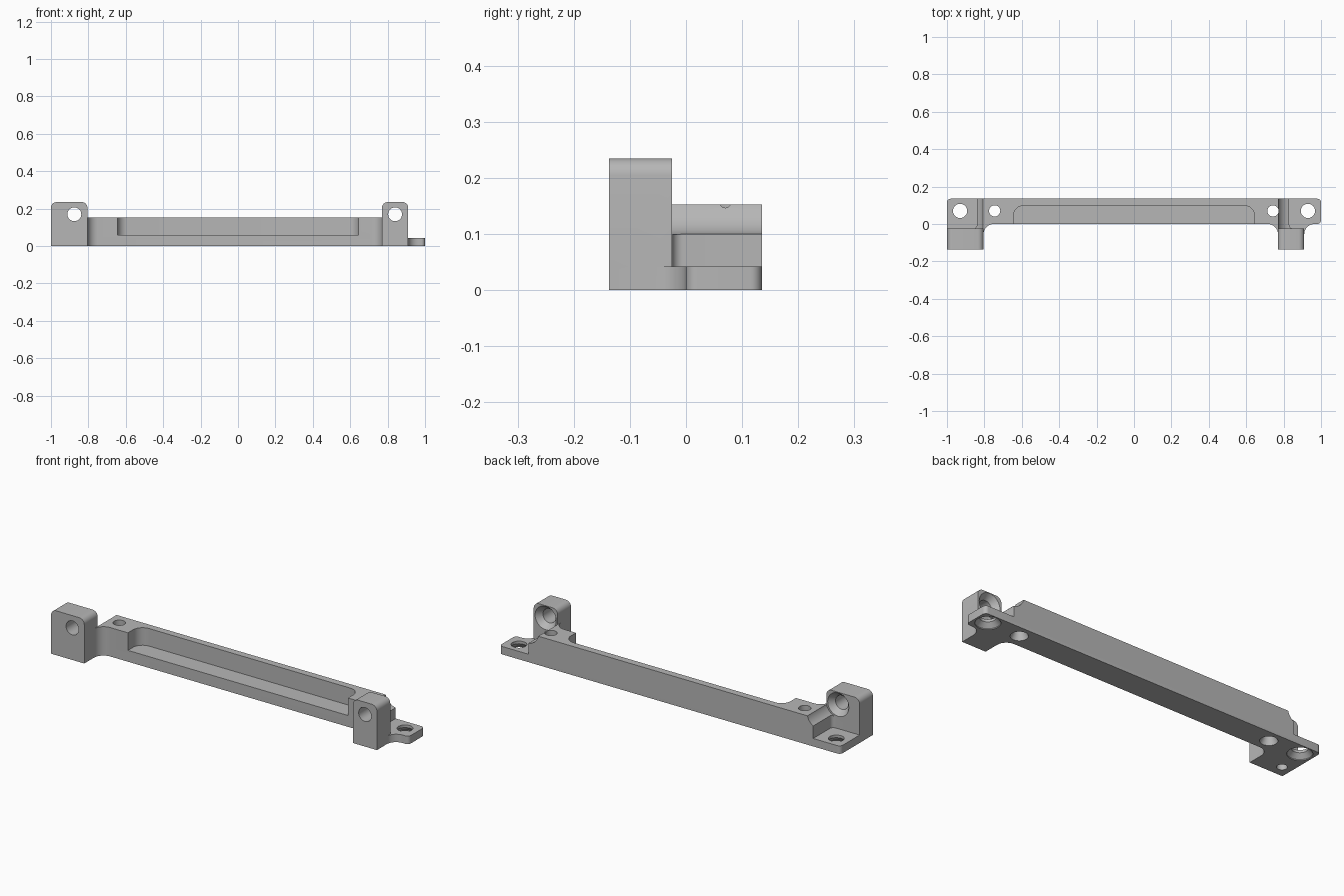
import bpy, bmesh, math
from mathutils import Vector, Matrix

cube = bpy.data.objects.get("Cube")
if cube:
    bpy.data.objects.remove(cube, do_unlink=True)

grey = bpy.data.materials.new("plain grey")
grey.use_nodes = True
COLOUR = (0.47, 0.47, 0.47, 1)
grey.diffuse_color = COLOUR
grey.node_tree.nodes["Principled BSDF"].inputs["Base Color"].default_value = COLOUR

BACK, FRONT, POST_BACK = 0.135, -0.137, -0.025
FLANGE_TOP, BAR_TOP, POST_TOP = 0.042, 0.153, 0.235
LEFT, RIGHT = -0.805, 0.77          # inner faces of the two posts
SCREWS = (-0.875, 0.84)             # post hole centres
SCREW_Z = 0.17


def rounded(corners, steps=8):
    """Round each (x, y, radius) corner of an outline."""
    out = []
    for i, (x, y, r) in enumerate(corners):
        p = Vector((x, y))
        if not r:
            out.append(p)
            continue
        a = (Vector(corners[i - 1][:2]) - p).normalized()
        b = (Vector(corners[(i + 1) % len(corners)][:2]) - p).normalized()
        centre = p + (a + b) * r
        for k in range(steps + 1):
            t = math.pi / 2 * k / steps
            out.append(centre - b * r * math.cos(t) - a * r * math.sin(t))
    return out


def make_object(name, bm):
    bmesh.ops.recalc_face_normals(bm, faces=bm.faces)
    mesh = bpy.data.meshes.new(name)
    bm.to_mesh(mesh)
    bm.free()
    mesh.materials.append(grey)
    obj = bpy.data.objects.new(name, mesh)
    bpy.context.collection.objects.link(obj)
    return obj


def extrude(name, corners, low, high, along_y=False):
    """Extrude an outline up z, or an x-z outline along y."""
    bm = bmesh.new()
    place = (lambda p: (p.x, low, p.y)) if along_y else (lambda p: (p.x, p.y, low))
    face = bm.faces.new([bm.verts.new(place(p)) for p in rounded(corners)])
    new = bmesh.ops.extrude_face_region(bm, geom=[face])["geom"]
    shift = (0, high - low, 0) if along_y else (0, 0, high - low)
    bmesh.ops.translate(bm, vec=shift, verts=[v for v in new if isinstance(v, bmesh.types.BMVert)])
    return make_object(name, bm)


def bore(name, origin, profile, along_y=False, sides=40):
    """Turned cutter: profile is (distance along axis, radius)."""
    bm = bmesh.new()
    rings = []
    for d, r in profile:
        rings.append([bm.verts.new((r * math.cos(2 * math.pi * k / sides),
                                    r * math.sin(2 * math.pi * k / sides), d))
                      for k in range(sides)])
    for lo, hi in zip(rings, rings[1:]):
        for k in range(sides):
            n = (k + 1) % sides
            bm.faces.new((lo[k], lo[n], hi[n], hi[k]))
    bm.faces.new(rings[0])
    bm.faces.new(rings[-1])
    turn = Matrix.Rotation(-math.pi / 2, 4, 'X') if along_y else Matrix()
    bm.transform(Matrix.Translation(origin) @ turn)
    return make_object(name, bm)


def combine(obj, other, operation):
    mod = obj.modifiers.new(operation.title(), 'BOOLEAN')
    mod.operation, mod.solver, mod.object = operation, 'EXACT', other
    bpy.context.view_layer.objects.active = obj
    bpy.ops.object.modifier_apply(modifier=mod.name)
    bpy.data.objects.remove(other, do_unlink=True)


# Flat base with both mounting flanges
body = extrude("mounting_bracket", [
    (-1, FRONT, 0), (LEFT, FRONT, 0), (LEFT, 0, .055), (RIGHT, 0, .055),
    (RIGHT, FRONT, 0), (.91, FRONT, 0), (.91, 0, .055), (1, 0, .02),
    (1, BACK, .02), (-1, BACK, .02)], 0, FLANGE_TOP)

# Long bar, blended into the posts
bar = extrude("bar", [
    (-.9, -.08, 0), (LEFT, -.08, 0), (LEFT, 0, .055), (RIGHT, 0, .055),
    (RIGHT, -.08, 0), (.87, -.08, 0), (.87, POST_BACK, 0), (.83, POST_BACK, .02),
    (.83, BACK, 0), (-.84, BACK, 0), (-.84, POST_BACK, .02), (-.9, POST_BACK, 0)],
    0.02, BAR_TOP)

# Open pocket in the bar front, and tool clearance troughs behind the posts
combine(bar, extrude("pocket", [(-.645, -.1, 0), (.645, -.1, 0), (.645, .098, .055),
                                (-.645, .098, .055)], .06, .3), 'DIFFERENCE')
for x in SCREWS:
    combine(bar, bore("trough", (x, 0, SCREW_Z), [(-.03, .071), (.2, .071)], True), 'DIFFERENCE')
combine(body, bar, 'UNION')

# Upright posts with rounded tops
for x0, x1 in ((-1, LEFT), (RIGHT, .91)):
    post = extrude("post", [(x0, .02, 0), (x1, .02, 0), (x1, POST_TOP, .03),
                            (x0, POST_TOP, .03)], FRONT, POST_BACK, True)
    combine(body, post, 'UNION')

# Post holes, countersunk from the back
for x in SCREWS:
    combine(body, bore("post_hole", (x, POST_BACK, SCREW_Z),
                       [(-.2, .037), (-.03, .037), (0, .062), (.01, .062)], True), 'DIFFERENCE')

# Vertical holes, countersunk from below
for x, r, wide in ((-.93, .038, .06), (.93, .038, .06), (-.745, .03, .042), (.743, .03, .042)):
    combine(body, bore("screw_hole", (x, .07, 0),
                       [(-.02, wide), (.005, wide), (.028, r), (.3, r)]), 'DIFFERENCE')

# Blind hole under the wide post
combine(body, bore("blind_hole", (-.945, -.075, 0), [(-.02, .025), (.08, .025)]), 'DIFFERENCE')

bpy.ops.object.select_all(action='DESELECT')
body.select_set(True)
bpy.context.view_layer.objects.active = body
bpy.ops.object.shade_smooth_by_angle(angle=math.radians(30))
